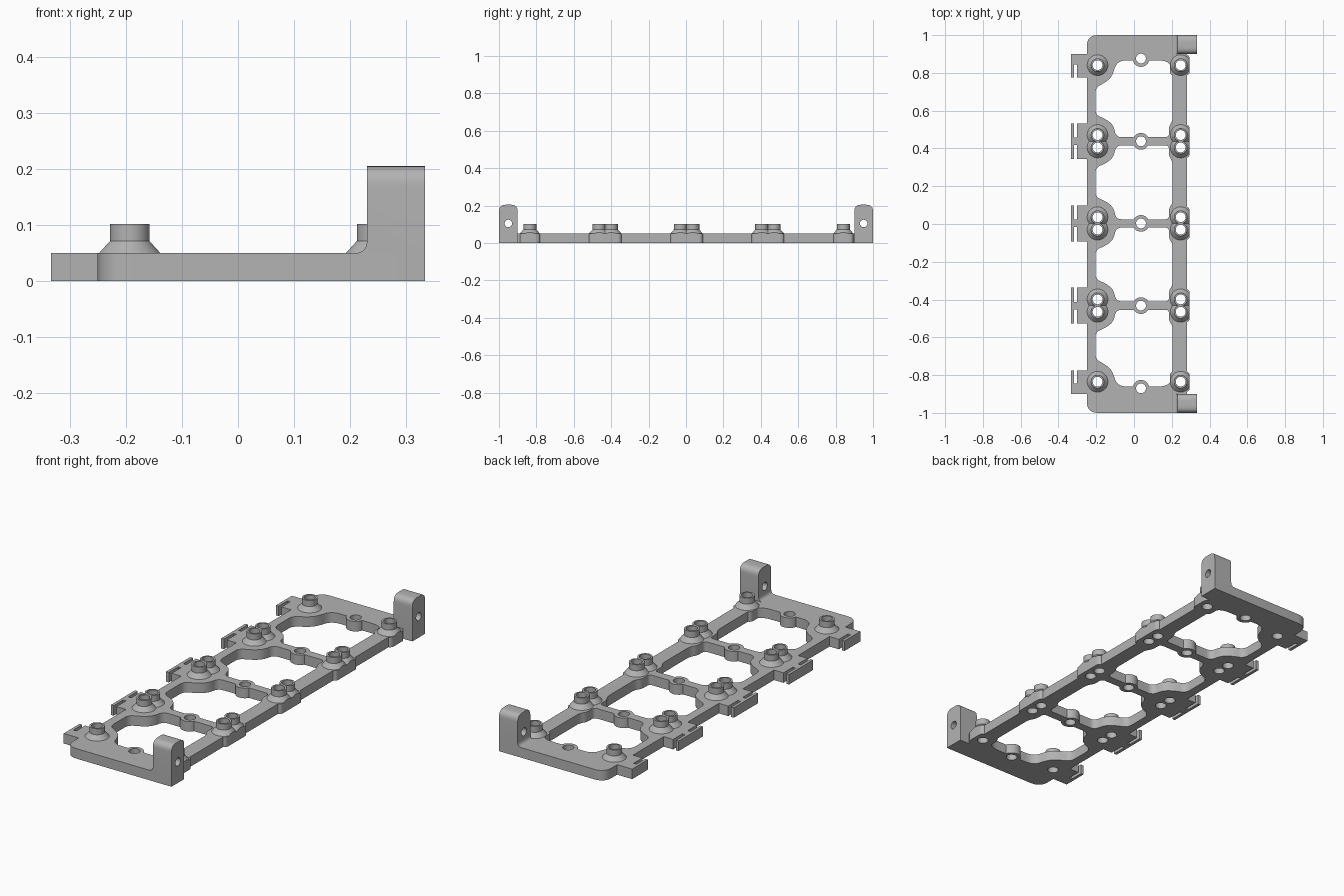
import bpy, bmesh
from math import cos, sin, tau
from mathutils import Matrix, Vector

if "Cube" in bpy.data.objects:
    bpy.data.objects.remove(bpy.data.objects["Cube"])

grey = bpy.data.materials.new("plain_grey")
grey.use_nodes = True
grey.diffuse_color = (0.45, 0.45, 0.45, 1)
grey.node_tree.nodes["Principled BSDF"].inputs["Base Color"].default_value = grey.diffuse_color

T = 0.05            # plate thickness
MID = 0.003         # centre of the hole pattern
STEP = 0.435        # spacing of the cross bars
END = 0.838         # end bosses
TWIN = 0.033        # half spacing of paired bosses
LEFT_X, RIGHT_X, RING_X = -0.193, 0.247, 0.037
BARS = [MID + k * STEP for k in (-1, 0, 1)]
BOSS_ROWS = [(MID - END, [0])] + [(y, [-TWIN, TWIN]) for y in BARS] + [(MID + END, [0])]
RING_ROWS = [MID - 0.873] + BARS + [MID + 0.873]


def rounded(corners, steps=7):
    """Closed outline from (x, y, corner size)."""
    out = []
    for i, (x, y, r) in enumerate(corners):
        p = Vector((x, y))
        if not r:
            out.append(p)
            continue
        a, b = (Vector(corners[j % len(corners)][:2]) - p for j in (i - 1, i + 1))
        a = p + a.normalized() * min(r, a.length * 0.49)
        b = p + b.normalized() * min(r, b.length * 0.49)
        for k in range(steps + 1):
            t = k / steps
            out.append(a * (1 - t) ** 2 + p * 2 * t * (1 - t) + b * t * t)
    return out


def rect(x0, x1, y0, y1, r=0):
    return rounded([(x0, y0, r), (x1, y0, r), (x1, y1, r), (x0, y1, r)])


def stadium(x, y, r, half=0, n=36):
    """Circle, stretched along y by half each way."""
    pts = []
    for k in range(n):
        a = tau * (k + 0.5) / n
        pts.append(Vector((x + r * cos(a), y + r * sin(a) + (half if sin(a) > 0 else -half))))
    return pts


def loft(name, layers, matrix=Matrix()):
    """Solid from stacked (outline, height) layers."""
    bm = bmesh.new()
    loops = [[bm.verts.new(matrix @ Vector((p.x, p.y, z))) for p in pts] for pts, z in layers]
    bm.faces.new(loops[0])
    bm.faces.new(loops[-1])
    for lo, hi in zip(loops, loops[1:]):
        for i in range(len(lo)):
            j = (i + 1) % len(lo)
            bm.faces.new((lo[i], lo[j], hi[j], hi[i]))
    bmesh.ops.recalc_face_normals(bm, faces=bm.faces[:])
    mesh = bpy.data.meshes.new(name)
    bm.to_mesh(mesh)
    bm.free()
    obj = bpy.data.objects.new(name, mesh)
    bpy.context.collection.objects.link(obj)
    mesh.materials.append(grey)
    return obj


def prism(name, pts, z0=0.0, z1=T, matrix=Matrix()):
    return loft(name, [(pts, z0), (pts, z1)], matrix)


def combine(obj, tool, op):
    """Apply a boolean and discard the tool."""
    tool.hide_render = True
    mod = obj.modifiers.new("combine", "BOOLEAN")
    mod.object, mod.operation, mod.solver = tool, op, "EXACT"
    bpy.ops.object.select_all(action="DESELECT")
    bpy.context.view_layer.objects.active = obj
    obj.select_set(True)
    bpy.ops.object.modifier_apply(modifier=mod.name)
    bpy.data.objects.remove(tool)


def smooth(obj):
    bpy.ops.object.select_all(action="DESELECT")
    bpy.context.view_layer.objects.active = obj
    obj.select_set(True)
    bpy.ops.object.shade_smooth_by_angle(angle=0.5)


def bar_side(y, s):
    """Opening edge beside a cross bar, from right rail to left rail."""
    return [(0.205, y + s * 0.11, 0.02), (0.185, y + s * 0.08, 0.02), (0.185, y + s * 0.022, 0.02),
            (-0.095, y + s * 0.022, 0.03), (-0.108, y + s * 0.085, 0.04),
            (-0.15, y + s * 0.118, 0.03), (-0.205, y + s * 0.14, 0.03)]


def end_side(s):
    """Opening edge beside an end plate, from right rail to left rail."""
    y = MID + s * END
    return [(0.205, y - s * 0.03, 0.03), (0.18, y + s * 0.025, 0.05), (-0.09, y + s * 0.025, 0.05),
            (-0.115, y - s * 0.06, 0.05), (-0.15, y - s * 0.09, 0.03), (-0.205, y - s * 0.12, 0.03)]


# Flat frame with stepped right edge
frame = prism("frame", rounded([
    (-0.25, -1, 0.06), (0.333, -1, 0), (0.333, -0.9, 0), (0.28, -0.9, 0),
    (0.28, 0.9, 0), (0.333, 0.9, 0), (0.333, 1, 0), (-0.25, 1, 0.06)]))

# Four window openings
lower = [end_side(-1)] + [bar_side(y, 1) for y in BARS]
upper = [bar_side(y, -1) for y in BARS] + [end_side(1)]
for lo, hi in zip(lower, upper):
    combine(frame, prism("opening", rounded(lo + hi[::-1])), "DIFFERENCE")
    # the opening cutter spans exactly the plate thickness

# Rings on the cross bars and pads on the right rail
for y in RING_ROWS:
    combine(frame, prism("ring", stadium(RING_X, y, 0.044)), "UNION")
for y, offsets in BOSS_ROWS:
    half = 0.055 + max(offsets)
    combine(frame, prism("pad", rect(0.19, 0.295, y - half, y + half, 0.025)), "UNION")

# Clips along the left edge: block, neck and thin outer bar
for y in BARS:
    for part in (rect(-0.302, -0.24, y - 0.095, y + 0.095),
                 rect(-0.325, -0.29, y - 0.02, y + 0.02),
                 rect(-0.333, -0.318, y - 0.095, y + 0.095)):
        combine(frame, prism("clip", part), "UNION")
for s in (-1, 1):
    for x0, x1, a, b in ((-0.302, -0.24, 0.775, 0.9), (-0.325, -0.29, 0.845, 0.9),
                         (-0.333, -0.318, 0.775, 0.9)):
        combine(frame, prism("clip", rect(x0, x1, *sorted((s * a, s * b)))), "UNION")

# Through holes in the frame
for y in RING_ROWS:
    combine(frame, prism("hole", stadium(RING_X, y, 0.026), -0.1, 0.2), "DIFFERENCE")
for x in (LEFT_X, RIGHT_X):
    for y, offsets in BOSS_ROWS:
        for d in offsets:
            combine(frame, prism("hole", stadium(x, y + d, 0.026), -0.1, 0.2), "DIFFERENCE")
smooth(frame)

# Hollow bosses with flared feet
for side, x in (("right", LEFT_X), ("left", RIGHT_X)):
    for row, (y, offsets) in enumerate(BOSS_ROWS):
        boss = None
        for d in offsets:
            one = loft(f"{side}_boss_{row + 1}", [
                (stadium(x, y + d, 0.055), T - 0.004), (stadium(x, y + d, 0.055), T),
                (stadium(x, y + d, 0.035), 0.072), (stadium(x, y + d, 0.035), 0.102)])
            if boss:
                combine(boss, one, "UNION")
            else:
                boss = one
        if side == "left":
            combine(boss, prism("trim", rect(0.295, 0.4, y - 0.2, y + 0.2), 0, 0.2), "DIFFERENCE")
        for d in offsets:
            combine(boss, prism("hole", stadium(x, y + d, 0.026), -0.1, 0.2), "DIFFERENCE")
        smooth(boss)

# Upright end brackets with filleted foot and cross hole
along_x = Matrix(((0, 0, 1, 0), (1, 0, 0, 0), (0, 1, 0, 0), (0, 0, 0, 1)))
along_y = Matrix(((1, 0, 0, 0), (0, 0, 1, 0), (0, 1, 0, 0), (0, 0, 0, 1)))
for s, name in ((-1, "front_bracket"), (1, "back_bracket")):
    y0, y1 = sorted((s * 0.9, s))
    post = prism(name, rounded([(y0, T, 0), (y1, T, 0), (y1, 0.205, 0.035), (y0, 0.205, 0.035)]),
                 0.23, 0.333, along_x)
    foot = rounded([(0.24, T, 0), (0.24, 0.1, 0), (0.23, 0.1, 0), (0.23, T, 0.045), (0.185, T, 0)])
    combine(post, prism("fillet", foot, y0, y1, along_y), "UNION")
    combine(post, prism("hole", stadium(s * 0.95, 0.105, 0.02), 0.1, 0.5, along_x), "DIFFERENCE")
    smooth(post)
